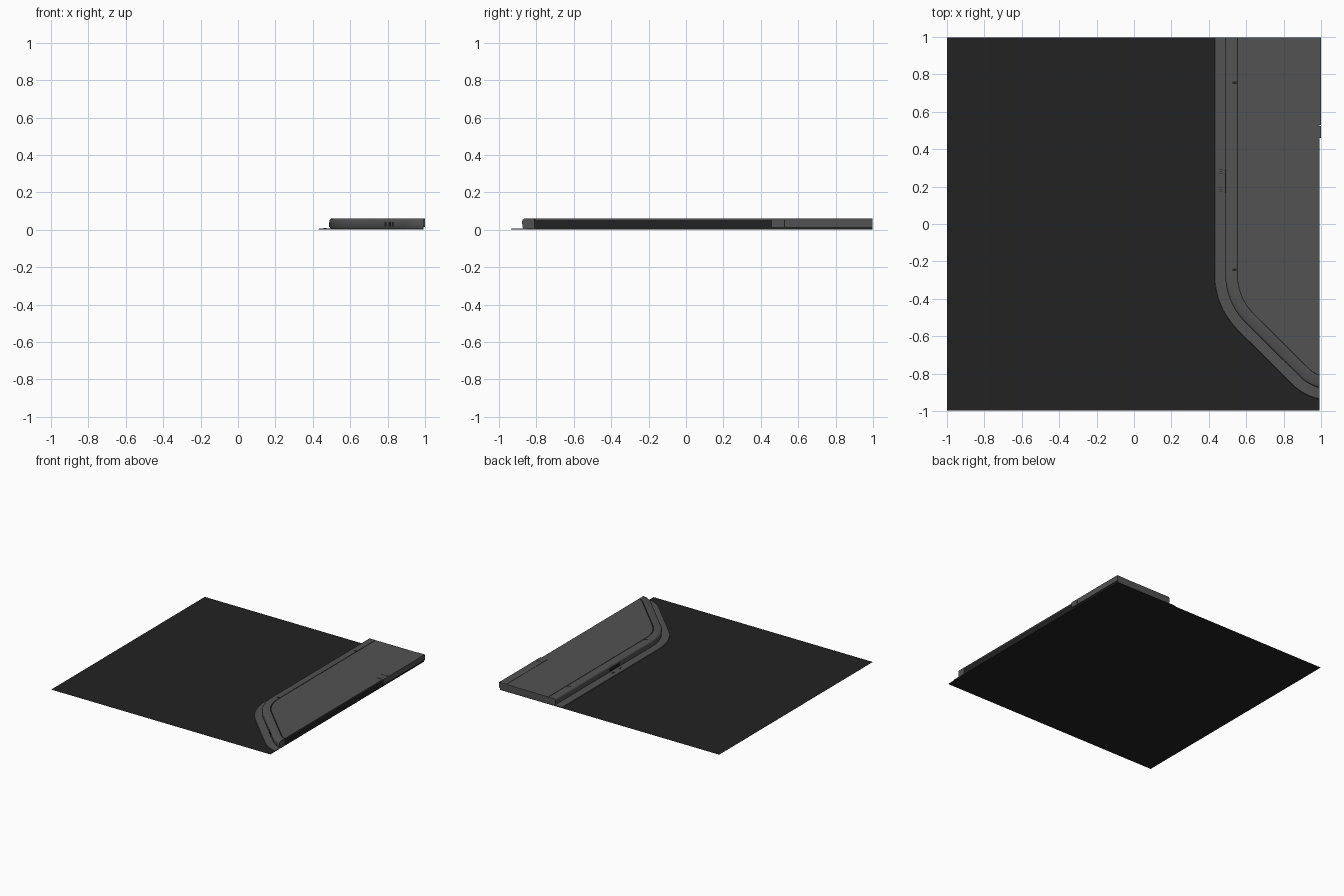
import bpy, bmesh
from math import sin, cos, acos, pi, radians
from mathutils import Vector, Matrix

if "Cube" in bpy.data.objects:
    bpy.data.objects.remove(bpy.data.objects["Cube"])


def material(name, value):
    m = bpy.data.materials.new(name)
    m.use_nodes = True
    color = (value, value, value, 1)
    m.diffuse_color = color
    bsdf = m.node_tree.nodes["Principled BSDF"]
    bsdf.inputs["Base Color"].default_value = color
    bsdf.inputs["Roughness"].default_value = 0.9
    return m


concrete = material("concrete grey", 0.085)
asphalt = material("asphalt dark grey", 0.016)
EDGE, BACK = 0.992, 0.997


def finish(name, bm, mats, rule=None, smooth=False):
    bmesh.ops.recalc_face_normals(bm, faces=bm.faces)
    bm.normal_update()
    if rule:
        for f in bm.faces:
            f.material_index = rule(f)
    me = bpy.data.meshes.new(name)
    bm.to_mesh(me)
    bm.free()
    ob = bpy.data.objects.new(name, me)
    bpy.context.collection.objects.link(ob)
    for m in mats:
        me.materials.append(m)
    if smooth:
        bpy.ops.object.select_all(action='DESELECT')
        ob.select_set(True)
        bpy.context.view_layer.objects.active = ob
        bpy.ops.object.shade_smooth_by_angle(angle=radians(40))
    return ob


def kerb_path(d, steps=10):
    """Kerb line moved outward by d: straight, bend, diagonal, bend."""
    pts = [Vector((0.49 - d, BACK))]
    end = pi + acos((1.04 - EDGE) / (0.21 + d))
    for cx, cy, r, a0, a1 in ((0.85, -0.27, 0.36, pi, 1.25 * pi),
                              (1.04, -0.67, 0.21, 1.25 * pi, end)):
        for i in range(steps + 1):
            a = a0 + (a1 - a0) * i / steps
            pts.append(Vector((cx + (r + d) * cos(a), cy + (r + d) * sin(a))))
    return pts


def sweep(name, profile, mat):
    """Sweep a closed (offset, height) profile along the kerb line."""
    bm = bmesh.new()
    rails = [[bm.verts.new((p.x, p.y, z)) for p in kerb_path(d)] for d, z in profile]
    for j, a in enumerate(rails):
        b = rails[(j + 1) % len(rails)]
        for i in range(len(a) - 1):
            bm.faces.new((a[i], a[i + 1], b[i + 1], b[i]))
    for k in (0, -1):
        bm.faces.new([r[k] for r in rails])
    return finish(name, bm, [mat], smooth=True)


def slab(name, d, z0, z1, mats, rule=None):
    """Flat plate filling the area behind the kerb line."""
    bm = bmesh.new()
    outline = kerb_path(d) + [Vector((EDGE, BACK))]
    face = bm.faces.new([bm.verts.new((p.x, p.y, z0)) for p in outline])
    top = bmesh.ops.extrude_face_region(bm, geom=[face], use_keep_orig=True)["geom"]
    for v in top:
        if isinstance(v, bmesh.types.BMVert):
            v.co.z = z1
    return finish(name, bm, mats, rule)


def box(name, center, size, mat, turn=0):
    bm = bmesh.new()
    bmesh.ops.create_cube(bm, size=1, matrix=Matrix.Translation(center)
                          @ Matrix.Rotation(turn, 4, 'Z') @ Matrix.Diagonal((*size, 1)))
    return finish(name, bm, [mat])


# Road surface
bm = bmesh.new()
bm.faces.new([bm.verts.new((x, y, 0)) for x, y in
              ((-1, -BACK), (EDGE, -BACK), (EDGE, BACK), (-1, BACK))])
finish("road", bm, [asphalt])

# Gutter strip and rounded kerb
sweep("gutter", [(0.06, 0.001), (0.058, 0.006), (-0.02, 0.008), (-0.02, 0.001)], concrete)
sweep("kerb", [(-0.06, 0.004), (-0.006, 0.004), (0, 0.014), (0.002, 0.045),
               (-0.001, 0.054), (-0.009, 0.06), (-0.06, 0.06)], concrete)

# Pavement: dark core seen at the open side and in the joint, with paving on top
slab("pavement_core", -0.058, 0.002, 0.053, [concrete, asphalt],
     lambda f: 0 if f.normal.y > 0.9 else 1)
slab("pavement_top", -0.065, 0.053, 0.0595, [concrete])

# Raised edging stones at the rear corner
for name, y0, y1 in (("edging_long", 0.528, BACK), ("edging_short", 0.46, 0.524)):
    box(name, (0.9675, (y0 + y1) / 2, 0.0385), (0.065, y1 - y0, 0.046), concrete)

# Drain inlet in the kerb face with small gratings in the gutter
box("drain_inlet", (0.488, 0.23, 0.028), (0.004, 0.13, 0.024), asphalt)
for y in (0.185, 0.28):
    for i in (-1, 0, 1):
        box("gutter_grate_bar", (0.465, y + i * 0.009, 0.0075), (0.016, 0.003, 0.003), asphalt)

# Small dark fixings beside the paving joint
for y in (0.755, -0.245):
    box("joint_fixing", (0.537, y, 0.06), (0.022, 0.014, 0.002), asphalt)

# Vent slots on the diagonal kerb face
for i in (-1, 0, 1):
    box("kerb_slot", (0.81 + i * 0.02, -0.74 - i * 0.02, 0.03),
        (0.012, 0.004, 0.024), asphalt, -pi / 4)
